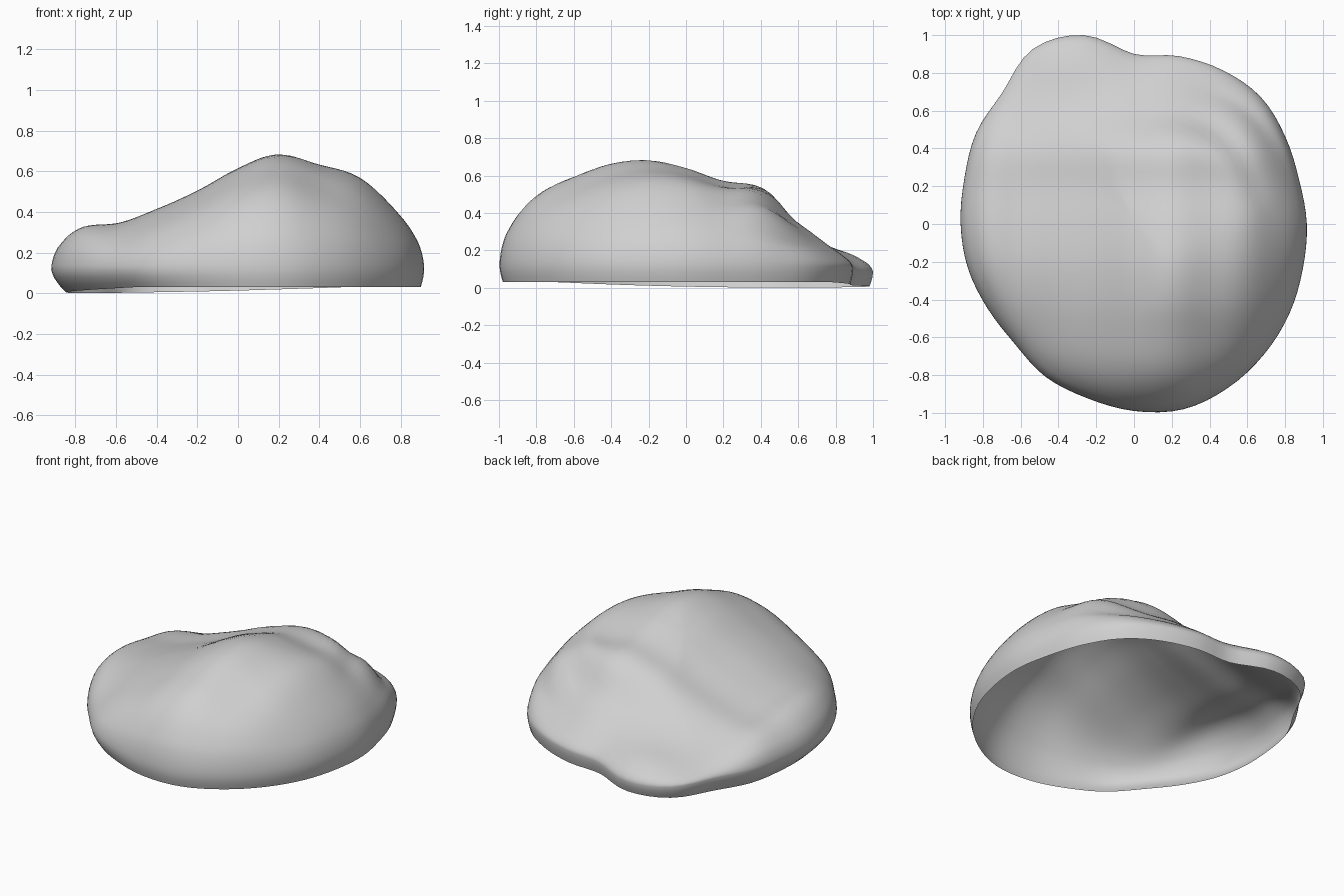
import bpy, bmesh
from math import sin, cos, pi, exp, radians

if "Cube" in bpy.data.objects:
    bpy.data.objects.remove(bpy.data.objects["Cube"])

# Plan radius every 15 degrees, counter-clockwise from +x
OUTLINE = [.915, .905, .925, .95, .94, .92, .90, 1.035, 1.07, .985, .965, .93,
           .918, .91, .895, .895, .935, .955, .99, 1.015, 1.0, .975, .95, .925]
# Crown heights every 0.2 units, across the width and along the depth (-1 to 1)
ACROSS = [.40, .41, .365, .42, .505, .615, .69, .655, .64, .55, .50]
ALONG = [.56, .60, .625, .67, .68, .635, .565, .535, .37, .25, .18]
SEGMENTS, RINGS = 96, 30


def spline(values, t, closed=False):
    """Catmull-Rom through evenly spaced values; t counts in steps."""
    n = len(values)
    i = int(t // 1)
    u = t - i
    pick = (lambda k: values[k % n]) if closed else (lambda k: values[max(0, min(n - 1, k))])
    a, b, c, d = (pick(i + k) for k in (-1, 0, 1, 2))
    return b + .5 * u * (c - a + u * (2 * a - 5 * b + 4 * c - d + u * (3 * (b - c) + d - a)))


def bump(v, centre, width):
    return exp(-((v - centre) / width) ** 2)


def facing(angle, degrees):
    """1 in the given direction, fading to 0 at right angles to it."""
    return max(0, cos(angle - radians(degrees)))


def crown(x, y):
    """Blend of the two height profiles, plus the swelling of the back lobe."""
    f = spline(ACROSS, (x + 1) * 5)
    g = spline(ALONG, (y + 1) * 5)
    lobe = .08 * bump(x, -.35, .3) * bump(y, .95, .22)
    return .2 * min(f, g) + .8 * f * g / .68 + lobe


def widest(angle):
    """Height of the widest line, lower at the back lobe."""
    return .115 - .035 * bump(angle, radians(108), .5)


def surface(angle, s):
    r = spline(OUTLINE, angle / (2 * pi) * 24, True) * s
    x, y = r * cos(angle), r * sin(angle)
    base = widest(angle)
    # The front left flank falls away earlier than the other sides
    power = 5 - 1.7 * facing(angle, 325) ** 3
    z = base + (crown(x, y) - base) * max(0, 1 - s ** power) ** .5
    # Two curved terraces on the back left shoulder
    deg = angle * 180 / pi
    inner, outer = .78 - .0018 * deg, .98 - .002 * deg
    z += (.018 * bump(s, inner - .11, .07) - .03 * bump(s, inner, .05)) * bump(deg, 45, 28)
    z -= .03 * bump(s, outer, .04) * bump(deg, 42, 18)
    return x, y, z


def underside(angle, t):
    """Lower edge, tucked in on the right side and lowest at the back right."""
    tuck = .018 + .065 * facing(angle, 190) ** 2
    r = spline(OUTLINE, angle / (2 * pi) * 24, True) * (1 - tuck * t ** 1.6)
    base = widest(angle)
    low = .031 - .03 * facing(angle, 145)
    return r * cos(angle), r * sin(angle), base + (low - base) * t


# Open-bottomed rock shell, made of rings from the crown down to the rim
bm = bmesh.new()
top = bm.verts.new(surface(0, 0))
angles = [2 * pi * k / SEGMENTS for k in range(SEGMENTS)]
rings = [[bm.verts.new(surface(a, sin(pi / 2 * i / RINGS))) for a in angles]
         for i in range(1, RINGS + 1)]
rings += [[bm.verts.new(underside(a, t)) for a in angles] for t in (.35, .7, 1)]
for k in range(SEGMENTS):
    n = (k + 1) % SEGMENTS
    bm.faces.new((top, rings[0][k], rings[0][n]))
    for upper, lower in zip(rings, rings[1:]):
        bm.faces.new((upper[k], lower[k], lower[n], upper[n]))

# Ease the blend lines of the crown, leaving the rim in place
for _ in range(2):
    bmesh.ops.smooth_vert(bm, verts=[top] + [v for ring in rings[:24] for v in ring],
                          factor=.5, use_axis_x=True, use_axis_y=True, use_axis_z=True)
mesh = bpy.data.meshes.new("rock_shell")
bm.to_mesh(mesh)
bm.free()
rock = bpy.data.objects.new("rock_shell", mesh)
bpy.context.collection.objects.link(rock)

# Plain stone grey
stone = bpy.data.materials.new("stone_grey")
stone.use_nodes = True
colour = (.63, .63, .63, 1)
stone.diffuse_color = colour
stone.node_tree.nodes["Principled BSDF"].inputs["Base Color"].default_value = colour
mesh.materials.append(stone)

bpy.context.view_layer.objects.active = rock
rock.select_set(True)
bpy.ops.object.shade_smooth_by_angle(angle=radians(50))
